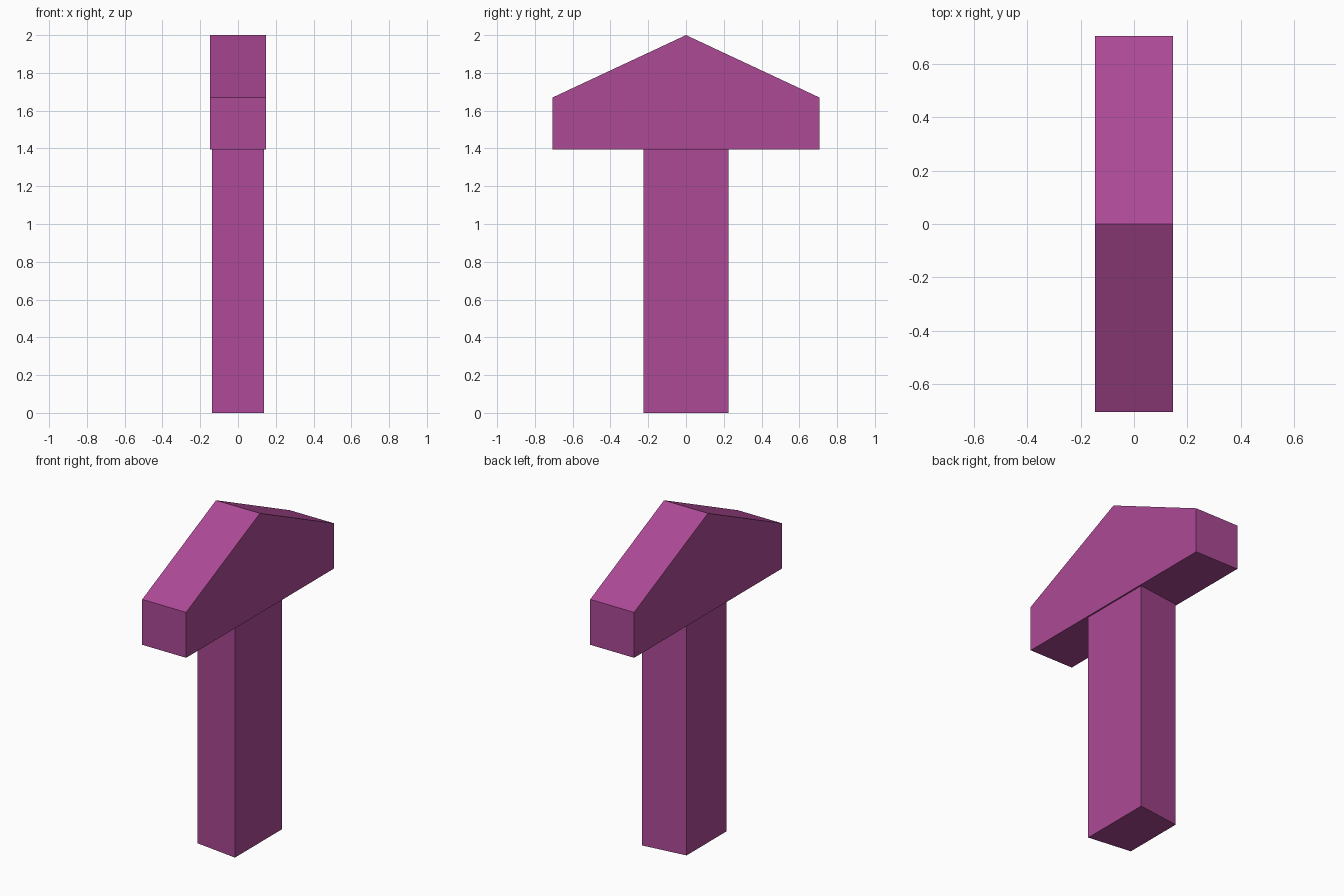
import bpy
import bmesh
from mathutils import Vector

cube = bpy.data.objects.get("Cube")
if cube:
    bpy.data.objects.remove(cube, do_unlink=True)

# Single flat colour
magenta = bpy.data.materials.new("magenta")
magenta.use_nodes = True
colour = (0.413, 0.067, 0.301, 1)
magenta.diffuse_color = colour
bsdf = magenta.node_tree.nodes["Principled BSDF"]
bsdf.inputs["Base Color"].default_value = colour
bsdf.inputs["Roughness"].default_value = 0.8


def extrude_profile(name, profile, direction):
    """Make a solid by sweeping a flat outline along a direction."""
    bm = bmesh.new()
    face = bm.faces.new([bm.verts.new(p) for p in profile])
    swept = bmesh.ops.extrude_face_region(bm, geom=[face], use_keep_orig=True)
    moved = [g for g in swept["geom"] if isinstance(g, bmesh.types.BMVert)]
    bmesh.ops.translate(bm, verts=moved, vec=Vector(direction))
    bmesh.ops.recalc_face_normals(bm, faces=bm.faces)
    mesh = bpy.data.meshes.new(name)
    bm.to_mesh(mesh)
    bm.free()
    mesh.materials.append(magenta)
    obj = bpy.data.objects.new(name, mesh)
    bpy.context.collection.objects.link(obj)
    return obj


# Shaft: upright bar, slightly narrower on its -x side
HEAD_BASE = 1.395
shaft_outline = [(0.138, -0.226, 0), (0.138, 0.226, 0),
                 (-0.138, 0.191, 0), (-0.138, -0.191, 0)]
extrude_profile("shaft", shaft_outline, (0, 0, HEAD_BASE))

# Head: gabled block lying across the top of the shaft
HALF_WIDTH, HALF_LENGTH, SHOULDER = 0.147, 0.706, 1.67
head_outline = [(-HALF_WIDTH, y, z) for y, z in (
    (-HALF_LENGTH, HEAD_BASE), (HALF_LENGTH, HEAD_BASE),
    (HALF_LENGTH, SHOULDER), (0, 2), (-HALF_LENGTH, SHOULDER))]
extrude_profile("head", head_outline, (2 * HALF_WIDTH, 0, 0))
